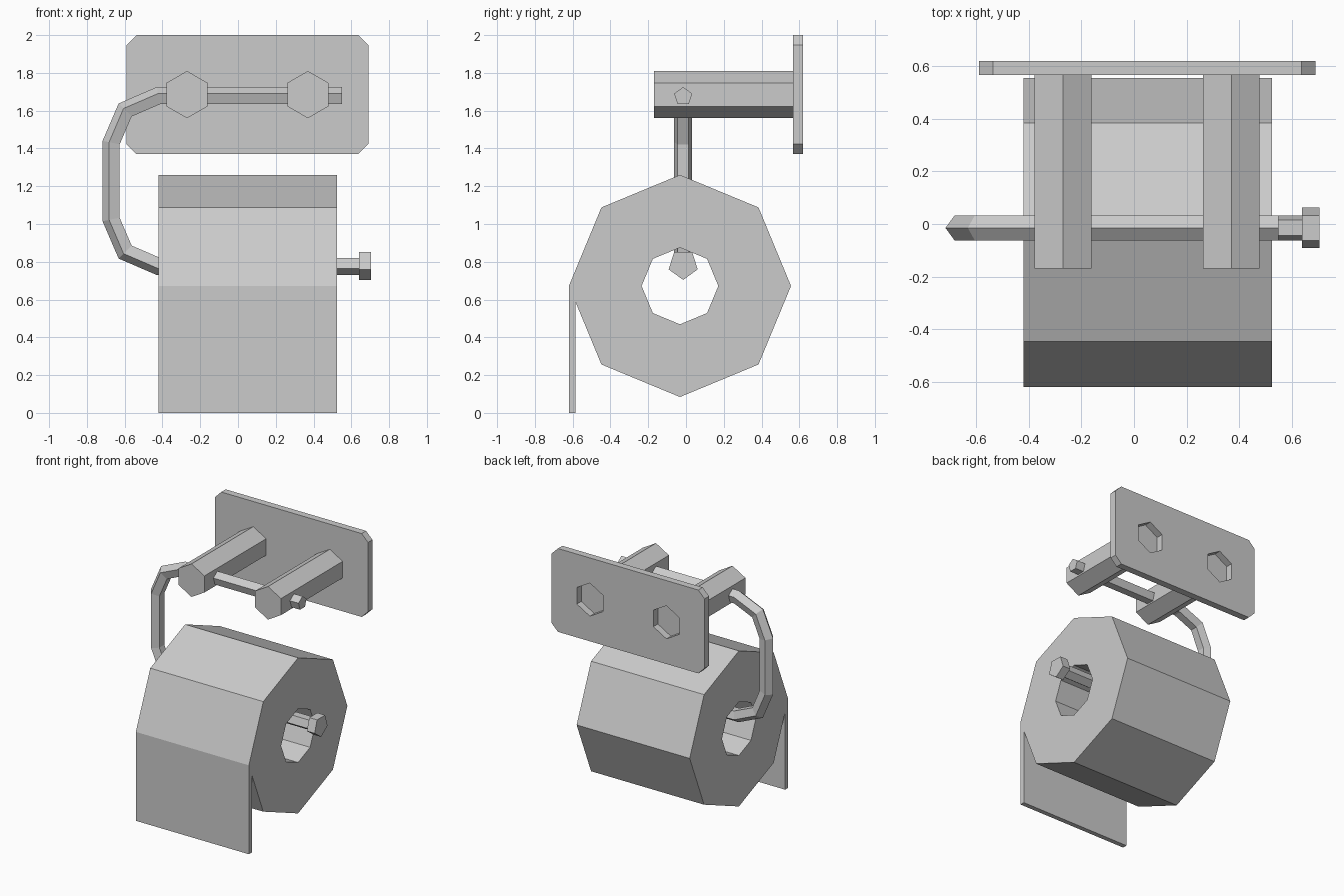
import bpy, bmesh, math
from mathutils import Vector

cube = bpy.data.objects.get("Cube")
if cube:
    bpy.data.objects.remove(cube)

# One plain grey for every part
GREY = (0.6, 0.6, 0.6, 1)
grey = bpy.data.materials.new("light_grey")
grey.use_nodes = True
grey.diffuse_color = GREY
grey.node_tree.nodes["Principled BSDF"].inputs["Base Color"].default_value = GREY


def finish(name, bm):
    bmesh.ops.recalc_face_normals(bm, faces=bm.faces[:])
    mesh = bpy.data.meshes.new(name)
    bm.to_mesh(mesh)
    bm.free()
    mesh.materials.append(grey)
    obj = bpy.data.objects.new(name, mesh)
    bpy.context.collection.objects.link(obj)
    return obj


def ngon(cx, cz, radius, sides, start=90):
    """Corner points of a regular polygon, first corner at the start angle."""
    angles = [math.radians(start + 360 * i / sides) for i in range(sides)]
    return [(cx + radius * math.cos(a), cz + radius * math.sin(a)) for a in angles]


def slab(name, loops, axis, low, high):
    """Fill an outline (later loops are holes) and extrude it along x or y."""
    bm = bmesh.new()
    for loop in loops:
        verts = [bm.verts.new((low, u, v) if axis == "x" else (u, low, v)) for u, v in loop]
        for a, b in zip(verts, verts[1:] + verts[:1]):
            bm.edges.new((a, b))
    normal = Vector((1, 0, 0)) if axis == "x" else Vector((0, 1, 0))
    bmesh.ops.triangle_fill(bm, edges=bm.edges[:], use_beauty=True, normal=normal)
    out = bmesh.ops.extrude_face_region(bm, geom=bm.faces[:], use_keep_orig=True)
    moved = [g for g in out["geom"] if isinstance(g, bmesh.types.BMVert)]
    bmesh.ops.translate(bm, verts=moved, vec=normal * (high - low))
    return finish(name, bm)


def sweep(name, path, y, radius, sides):
    """Mitred polygon tube along an x-z path, one ridge facing outwards."""
    points = [Vector(p) for p in path]
    steps = [(b - a).normalized() for a, b in zip(points, points[1:])]
    bm = bmesh.new()
    rings = []
    for i, p in enumerate(points):
        before, after = steps[max(i - 1, 0)], steps[min(i, len(steps) - 1)]
        along = (before + after).normalized()
        out = Vector((along.y, -along.x)) / along.dot(before)
        ring = []
        for side, outward in ngon(0, 0, radius, sides):
            q = p + out * outward
            ring.append(bm.verts.new((q.x, y + side, q.y)))
        rings.append(ring)
    for a, b in zip(rings, rings[1:]):
        for k in range(sides):
            n = (k + 1) % sides
            bm.faces.new((a[k], a[n], b[n], b[k]))
    bm.faces.new(rings[0])
    bm.faces.new(rings[-1])
    return finish(name, bm)


# Wall plate with clipped corners and two screw recesses
POST_X, POST_Z, POST_R = (-0.27, 0.37), 1.685, 0.125
left, right, bottom, top, clip = -0.59, 0.69, 1.37, 2.0, 0.053
outline = [(left + clip, bottom), (right - clip, bottom), (right, bottom + clip),
           (right, top - clip), (right - clip, top), (left + clip, top),
           (left, top - clip), (left, bottom + clip)]
hexes = [ngon(x, POST_Z, POST_R, 6) for x in POST_X]
slab("wall_plate", [outline] + hexes, "y", 0.567, 0.62)

# Hexagonal posts
for name, shape in zip(("right_post", "left_post"), hexes):
    slab(name, [shape], "y", -0.17, 0.567)

# Bent wire holder running from the posts down into the roll
ROD_Y, ROD_Z = -0.015, 0.78
upper = [(-0.42, 1.675), (-0.594, 1.6), (-0.667, 1.43)]
lower = [(x, 1.675 + ROD_Z - z) for x, z in reversed(upper)]
sweep("wire_holder", [(0.55, 1.675)] + upper + lower + [(0.65, ROD_Z)], ROD_Y, 0.05, 5)
slab("end_knob", [ngon(ROD_Y, ROD_Z + 0.005, 0.081, 5, -90)], "x", 0.64, 0.705)

# Octagonal roll with a hollow core and a hanging sheet
ROLL_Y, ROLL_Z, ROLL_R = -0.032, 0.672, 0.588
roll = ngon(ROLL_Y, ROLL_Z, ROLL_R, 8)
front = ROLL_Y - ROLL_R
inner = front + 0.036
join_z = ROLL_Z - 0.036 / math.tan(math.radians(22.5))
roll[3:3] = [(front, 0), (inner, 0), (inner, join_z)]
roll.insert(2, roll.pop(2))
slab("paper_roll", [roll, ngon(ROLL_Y, ROLL_Z, 0.203, 8)], "x", -0.42, 0.525)
